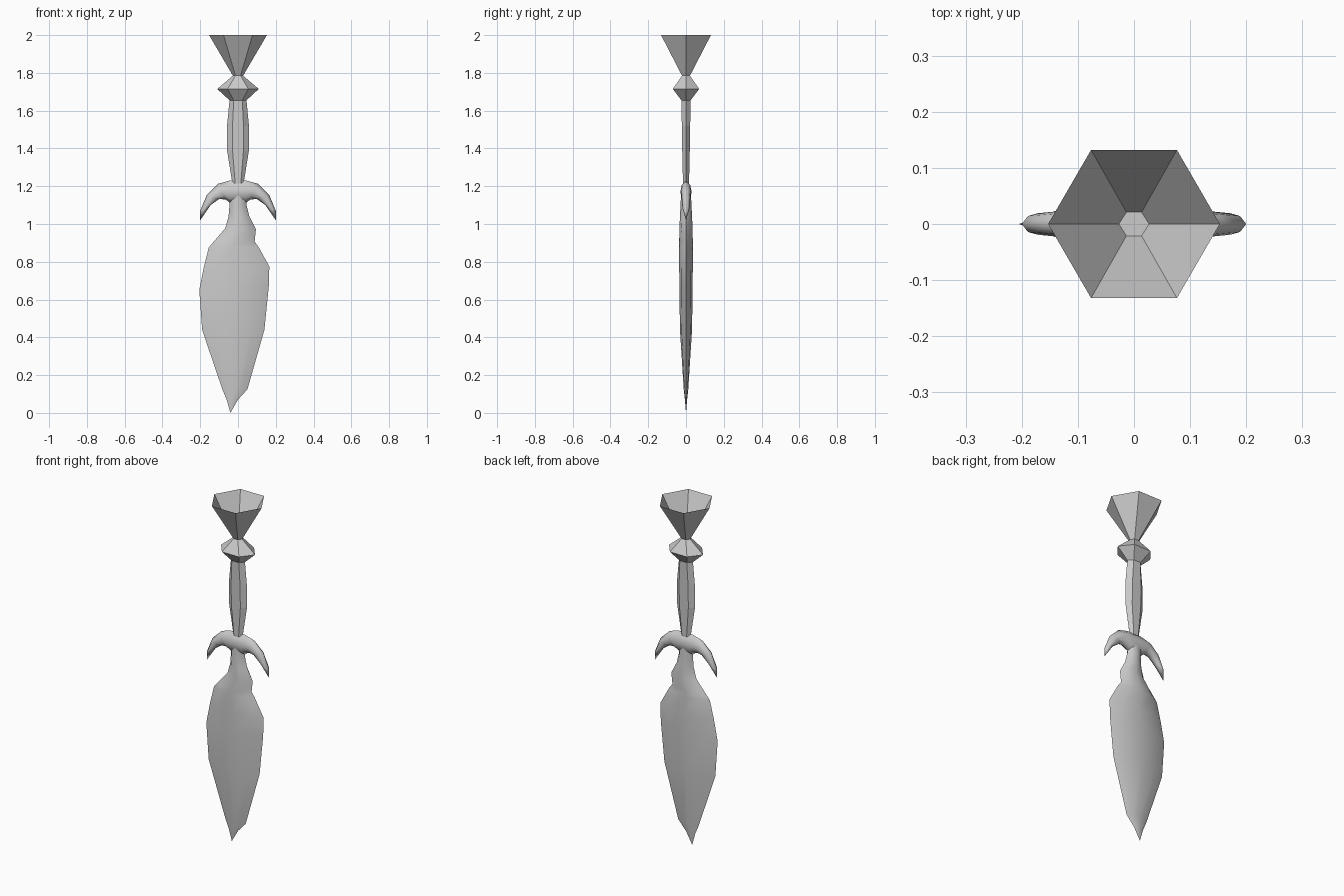
import bpy, bmesh, math
from mathutils import Vector

if "Cube" in bpy.data.objects:
    bpy.data.objects.remove(bpy.data.objects["Cube"], do_unlink=True)

# Single material
grey = bpy.data.materials.new("plain_grey")
grey.use_nodes = True
colour = (0.6, 0.6, 0.6, 1)
grey.diffuse_color = colour
grey.node_tree.nodes["Principled BSDF"].inputs["Base Color"].default_value = colour


def loft(name, rings, capped=True, smooth=False):
    """Skin a list of equally sized point rings into one object."""
    bm = bmesh.new()
    rows = [[bm.verts.new(point) for point in ring] for ring in rings]
    count = len(rows[0])
    for low, high in zip(rows, rows[1:]):
        for i in range(count):
            j = (i + 1) % count
            bm.faces.new((low[i], low[j], high[j], high[i]))
    if capped:
        bm.faces.new(rows[0])
        bm.faces.new(rows[-1])
    bmesh.ops.remove_doubles(bm, verts=bm.verts, dist=0.0005)
    bmesh.ops.recalc_face_normals(bm, faces=bm.faces)
    mesh = bpy.data.meshes.new(name)
    bm.to_mesh(mesh)
    bm.free()
    mesh.materials.append(grey)
    obj = bpy.data.objects.new(name, mesh)
    bpy.context.collection.objects.link(obj)
    if smooth:
        bpy.ops.object.select_all(action="DESELECT")
        obj.select_set(True)
        bpy.context.view_layer.objects.active = obj
        bpy.ops.object.shade_smooth_by_angle(angle=math.radians(80))
    return obj


def hexagon(z, half_width, half_depth):
    """Six-sided ring with flat front and back."""
    stretch = half_depth / math.sin(math.pi / 3)
    angles = [k * math.pi / 3 for k in range(6)]
    return [(half_width * math.cos(a), stretch * math.sin(a), z) for a in angles]


def lens(ax, az, bx, bz, depth):
    """Rounded blade section running from edge a to edge b."""
    a, b = Vector((ax, 0, az)), Vector((bx, 0, bz))
    front = [(0, 0), (0.2, 0.75), (0.5, 1), (0.8, 0.75), (1, 0)]
    back = [(t, -d) for t, d in front[-2:0:-1]]
    return [a.lerp(b, t) + Vector((0, -d * depth, 0)) for t, d in front + back]


# Handle: open cup, faceted bead and swelling grip
loft("pommel_cup", [hexagon(1.785, 0.027, 0.021), hexagon(2, 0.153, 0.132)], capped=False)
loft("pommel_bead", [hexagon(1.655, 0.045, 0.025),
                     hexagon(1.715, 0.11, 0.07),
                     hexagon(1.785, 0.027, 0.021)])
loft("grip", [hexagon(1.215, 0.03, 0.016),
              hexagon(1.39, 0.058, 0.02),
              hexagon(1.52, 0.058, 0.022),
              hexagon(1.655, 0.045, 0.025)])

# Guard: one half from centre to drooping tip, mirrored
half = [(0.045, 1.23, 0.04, 1.11, 0.03),
        (0.105, 1.213, 0.065, 1.13, 0.027),
        (0.165, 1.155, 0.1, 1.132, 0.023),
        (0.2, 1.07, 0.145, 1.1, 0.019),
        (0.2, 1.02, 0.2, 1.02, 0)]
left = [lens(*row) for row in half]
right = [lens(-ax, az, -bx, bz, d) for ax, az, bx, bz, d in reversed(half)]
loft("guard", right + left, capped=False, smooth=True)

# Blade: leaf shape with a notch on one edge
blade = [(-0.04, 0, -0.04, 0, 0),
         (-0.06, 0.07, 0, 0.07, 0.006),
         (-0.083, 0.125, 0.05, 0.125, 0.012),
         (-0.19, 0.44, 0.14, 0.44, 0.032),
         (-0.205, 0.65, 0.163, 0.67, 0.035),
         (-0.181, 0.77, 0.166, 0.775, 0.036),
         (-0.155, 0.875, 0.108, 0.88, 0.036),
         (-0.128, 0.907, 0.088, 0.907, 0.036),
         (-0.068, 0.977, 0.095, 0.972, 0.035),
         (-0.05, 1.04, 0.06, 1.04, 0.032),
         (-0.045, 1.1, 0.045, 1.1, 0.029),
         (-0.05, 1.16, 0.05, 1.16, 0.026)]
loft("blade", [lens(*row) for row in blade], smooth=True)
